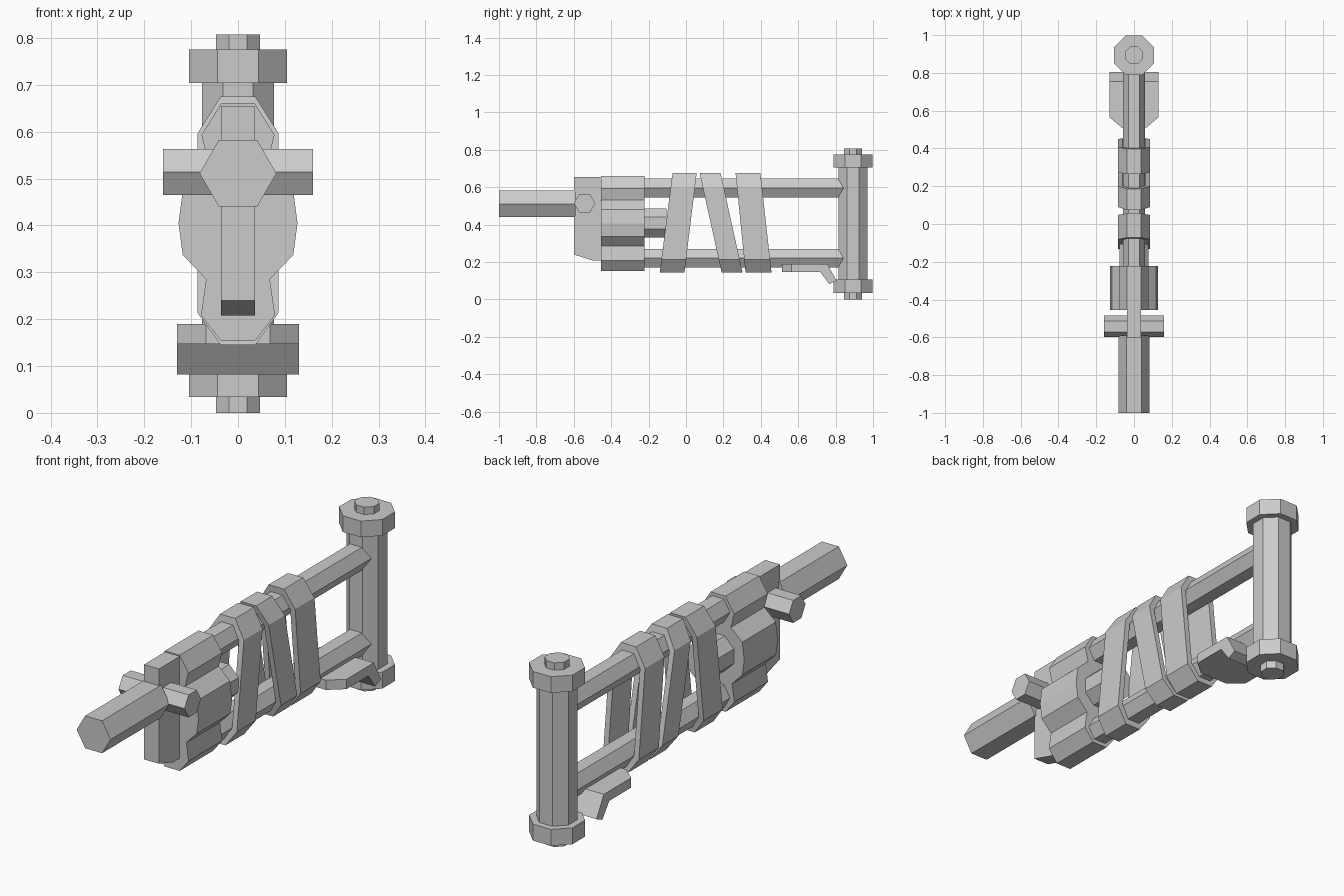
import bpy
import math

if "Cube" in bpy.data.objects:
    bpy.data.objects.remove(bpy.data.objects["Cube"])


def make(name, verts, faces):
    me = bpy.data.meshes.new(name)
    me.from_pydata(verts, [], faces)
    me.validate()
    ob = bpy.data.objects.new(name, me)
    bpy.context.collection.objects.link(ob)
    # consistent outward normals
    import bmesh
    bm = bmesh.new()
    bm.from_mesh(me)
    bmesh.ops.recalc_face_normals(bm, faces=bm.faces)
    bm.to_mesh(me)
    bm.free()
    return ob


def prism(name, profile, axis, a, b):
    """Extrude a 2D profile along an axis; the profile uses the other two axes in order."""
    n = len(profile)

    def place(p, t):
        v = list(p)
        v.insert("xyz".index(axis), t)
        return tuple(v)
    verts = [place(p, t) for t in (a, b) for p in profile]
    faces = [(i, (i + 1) % n, n + (i + 1) % n, n + i) for i in range(n)]
    faces += [tuple(range(n)), tuple(range(n, 2 * n))]
    return make(name, verts, faces)


def ngon(n, cu, cv, r, start=0.0):
    return [(cu + r * math.cos(start + 2 * math.pi * i / n),
             cv + r * math.sin(start + 2 * math.pi * i / n)) for i in range(n)]


def octagon(cu, cv, apothem):
    return ngon(8, cu, cv, apothem / math.cos(math.pi / 8), math.pi / 8)


def mirrored(half):
    return half + [(-x, z) for x, z in reversed(half)]


# barrel and cross pin
prism("barrel", ngon(6, 0, 0.511, 0.082), 'y', -1.0, -0.59)
prism("cross_pin", ngon(6, -0.542, 0.514, 0.057), 'x', -0.16, 0.16)

# narrow front block with a sloped underside
prism("front_block", [(-0.6, 0.655), (-0.6, 0.24), (-0.5, 0.208), (-0.44, 0.208), (-0.44, 0.655)],
      'x', -0.036, 0.036)

# receiver: upper and lower tube housings joined by a wide drum
receiver = [(0.036, 0.66), (0.078, 0.593), (0.062, 0.53), (0.117, 0.48), (0.127, 0.405),
            (0.118, 0.337), (0.068, 0.285), (0.079, 0.208), (0.036, 0.153)]
prism("receiver", mirrored(receiver), 'y', -0.455, -0.222)
prism("rear_drum", octagon(0, 0.408, 0.077), 'y', -0.23, -0.105)

# twin rails
for name, z in (("upper_rail", 0.595), ("lower_rail", 0.22)):
    prism(name, ngon(6, 0, z, 0.058), 'y', -0.23, 0.87)

# slanted wrapped straps (hollow loops)
outer = mirrored([(0.037, 0.675), (0.086, 0.597), (0.086, 0.213), (0.037, 0.145)])
inner = mirrored([(0.028, 0.645), (0.062, 0.59), (0.062, 0.222), (0.028, 0.172)])
Z0, Z1 = 0.145, 0.675


def strap(name, bottom, top):
    def y_at(z, k):
        return bottom[k] + (top[k] - bottom[k]) * (z - Z0) / (Z1 - Z0)
    rings = [(outer, 0), (outer, 1), (inner, 1), (inner, 0)]
    verts = [(x, y_at(z, k), z) for prof, k in rings for x, z in prof]
    n = len(outer)
    faces = []
    for r in range(4):
        s = (r + 1) % 4
        faces += [(r * n + i, r * n + (i + 1) % n, s * n + (i + 1) % n, s * n + i) for i in range(n)]
    make(name, verts, faces)


strap("strap_front", (-0.14, -0.008), (-0.072, 0.057))
strap("strap_middle", (0.19, 0.302), (0.073, 0.185))
strap("strap_rear", (0.318, 0.457), (0.265, 0.398))

# rear post with end caps and studs
PY = 0.893
prism("rear_post", octagon(0, PY, 0.077), 'z', 0.05, 0.76)
prism("post_stud", octagon(0, PY, 0.047), 'z', 0.0, 0.807)
prism("bottom_cap", octagon(0, PY, 0.105), 'z', 0.034, 0.106)
prism("top_cap", octagon(0, PY, 0.105), 'z', 0.704, 0.775)

# bent rest plate: stations of (y, z top, y, z bottom, half width)
stations = [(0.512, 0.19, 0.512, 0.147, 0.068), (0.565, 0.19, 0.565, 0.147, 0.13),
            (0.755, 0.19, 0.717, 0.147, 0.13), (0.805, 0.10, 0.765, 0.082, 0.13)]
verts, faces = [], []
for yt, zt, yb, zb, w in stations:
    verts += [(-w, yt, zt), (w, yt, zt), (w, yb, zb), (-w, yb, zb)]
for s in range(3):
    faces += [(4 * s + i, 4 * s + (i + 1) % 4, 4 * s + 4 + (i + 1) % 4, 4 * s + 4 + i) for i in range(4)]
faces += [(0, 1, 2, 3), (12, 13, 14, 15)]
make("rest_plate", verts, faces)
